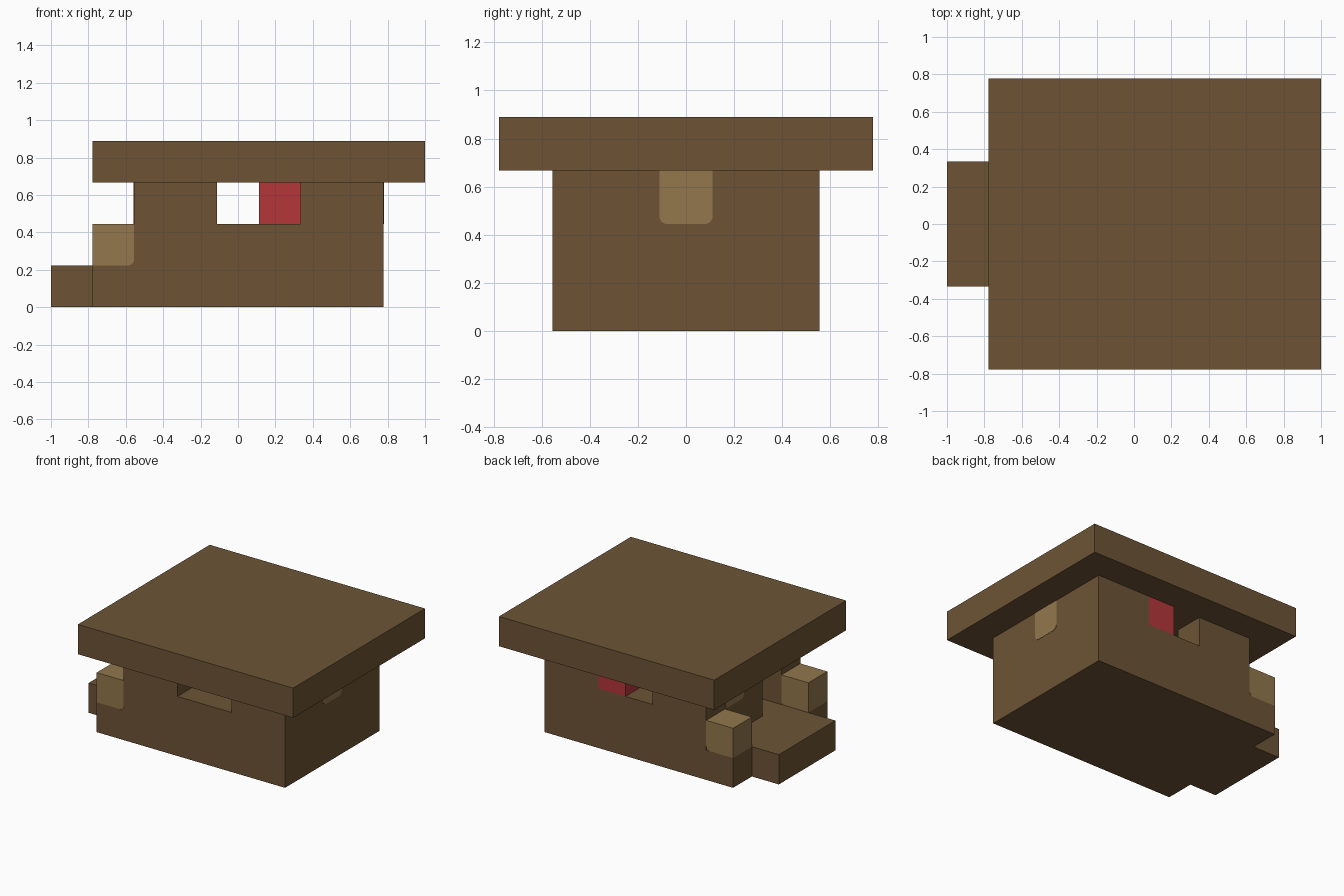
import bpy, bmesh, math

cube = bpy.data.objects.get("Cube")
if cube:
    bpy.data.objects.remove(cube, do_unlink=True)

CELL = 2 / 9  # everything sits on a 9 x 7 x 4 grid of cells


def material(name, *srgb):
    rgba = [((c / 255 + 0.055) / 1.055) ** 2.4 for c in srgb] + [1.0]
    mat = bpy.data.materials.new(name)
    mat.use_nodes = True
    mat.diffuse_color = rgba
    mat.node_tree.nodes["Principled BSDF"].inputs["Base Color"].default_value = rgba
    return mat


brown = material("dark wood brown", 109, 84, 53)
tan = material("light wood tan", 146, 119, 76)
red = material("red", 180, 54, 57)


def prism(name, profile, axis, lo, hi, mat):
    """Extrude a grid profile: (x, z) along y, or (y, z) along x."""
    bm = bmesh.new()

    def point(a, z, depth):
        i, j = (a, depth) if axis == "y" else (depth, a)
        return ((i - 4.5) * CELL, (j - 3.5) * CELL, z * CELL)

    face = bm.faces.new([bm.verts.new(point(a, z, lo)) for a, z in profile])
    new = bmesh.ops.extrude_face_region(bm, geom=[face])["geom"]
    top = [v for v in new if isinstance(v, bmesh.types.BMVert)]
    shift = (hi - lo) * CELL
    bmesh.ops.translate(bm, verts=top, vec=(0, shift, 0) if axis == "y" else (shift, 0, 0))
    bmesh.ops.recalc_face_normals(bm, faces=bm.faces[:])
    mesh = bpy.data.meshes.new(name)
    bm.to_mesh(mesh)
    bm.free()
    mesh.materials.append(mat)
    obj = bpy.data.objects.new(name, mesh)
    bpy.context.collection.objects.link(obj)
    return obj


def box(name, i, j, k, mat):
    profile = [(i[0], k[0]), (i[1], k[0]), (i[1], k[1]), (i[0], k[1])]
    return prism(name, profile, "y", j[0], j[1], mat)


def rounded(a, z, left, right, r=0.15):
    """One-cell square whose chosen bottom corners are rounded."""
    arc = [math.radians(t) for t in range(0, 91, 15)]
    pts = [(a, z + 1)]
    pts += [(a + r - r * math.cos(t), z + r - r * math.sin(t)) for t in arc] if left else [(a, z)]
    pts += [(a + 1 - r + r * math.sin(t), z + r - r * math.cos(t)) for t in arc] if right else [(a + 1, z)]
    return pts + [(a + 1, z + 1)]


# House shell with porch ledge, hollowed out and opened
shell = prism("house_shell", [(1, 0), (8, 0), (8, 3), (2, 3), (2, 1), (1, 1)], "y", 1, 6, brown)
cuts = {
    "room": ((3, 7), (2, 5), (1, 4)),
    "front_window": ((4, 6), (0, 2.5), (2, 4)),
    "back_window": ((4, 6), (4.5, 7), (2, 4)),
    "doorway": ((1.5, 3.5), (2, 3), (1, 4)),
}
for name, (i, j, k) in cuts.items():
    cutter = box(name + "_cutter", i, j, k, brown)
    cutter.hide_render = True
    mod = shell.modifiers.new(name, "BOOLEAN")
    mod.operation, mod.solver, mod.object = "DIFFERENCE", "EXACT", cutter
    bpy.context.view_layer.objects.active = shell
    bpy.ops.object.modifier_apply(modifier=name)
    bpy.data.objects.remove(cutter, do_unlink=True)

# Roof slab and entrance step
box("roof", (1, 9), (0, 7), (3, 4), brown)
box("entrance_step", (0, 1), (2, 5), (0, 1), brown)

# Red block in the back window
box("red_block", (5, 6), (5, 6), (2, 3), red)

# Light panels set into the end walls
P = 0.01
prism("side_panel", rounded(3, 2, True, True), "x", 7 - P, 8 + P, tan)
prism("door_panel", rounded(4, 2, True, True), "x", 2 - P, 3 + P, tan)

# Porch posts, with wood behind the rounded inner corner
for side, j in (("front", 1), ("back", 5)):
    prism(side + "_porch_post", rounded(1, 1, False, True), "y", j, j + 1, tan)
    box(side + "_post_corner", (1.85, 2), (j + P, j + 1 - P), (1, 1.15), brown)
